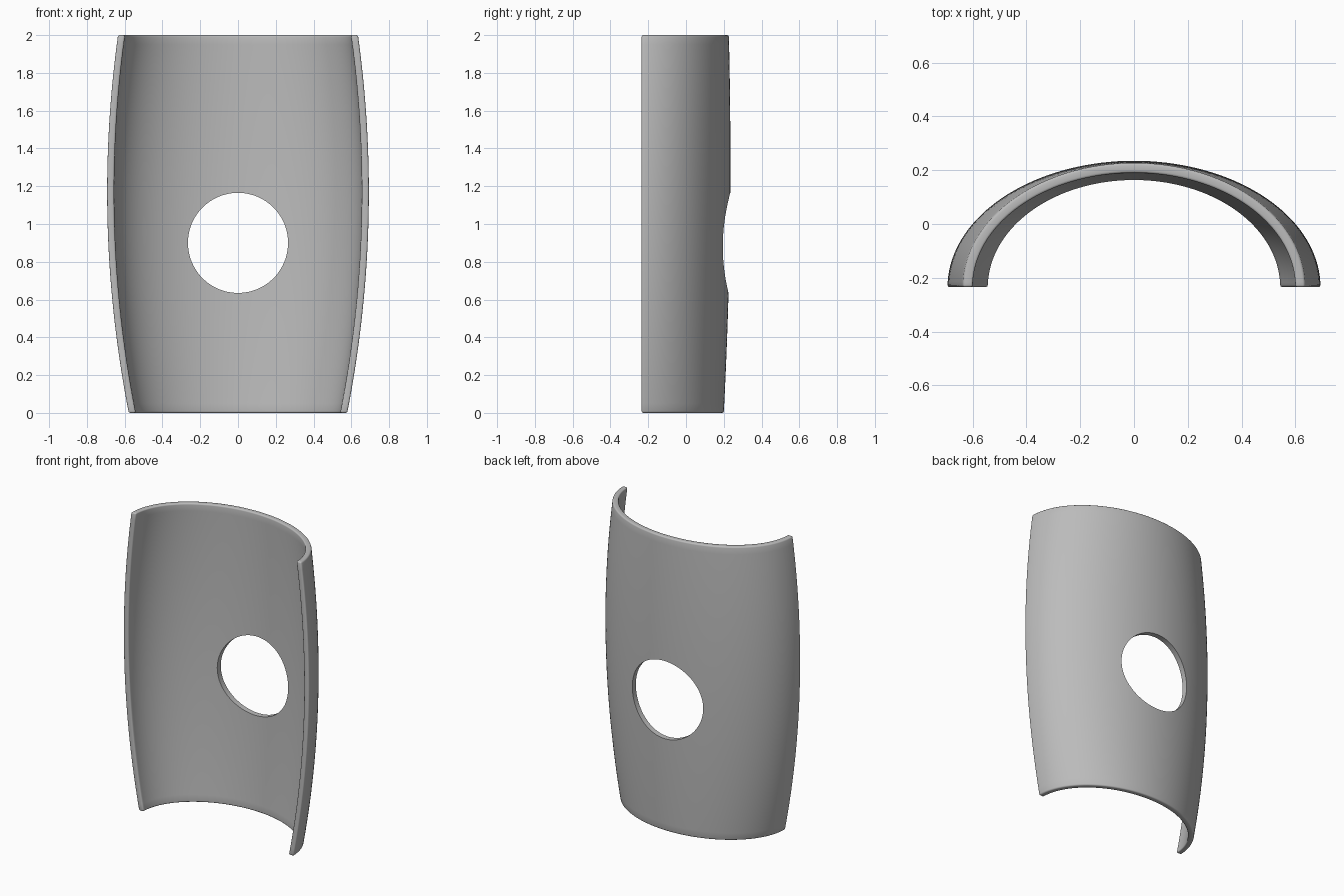
import bpy, bmesh, math

cube = bpy.data.objects.get("Cube")
if cube:
    bpy.data.objects.remove(cube, do_unlink=True)

THICK = 0.037
FRONT_Y = -0.235
ARC_STEPS, LEVELS = 72, 40

grey = bpy.data.materials.new("plain grey")
grey.use_nodes = True
colour = (0.5, 0.5, 0.5, 1)
grey.diffuse_color = colour
grey.node_tree.nodes["Principled BSDF"].inputs["Base Color"].default_value = colour


def half_width(z):
    return 0.693 - 0.0836 * (z - 1.17) ** 2


def depth(z):
    return 0.47 - 0.0192 * (z - 1.35) ** 2


def arc(z, inset):
    """Half ellipse running from the left front lip round the back."""
    a, b = half_width(z) - inset, depth(z) - inset
    for i in range(ARC_STEPS + 1):
        t = math.pi * i / ARC_STEPS
        yield (a * math.cos(t), FRONT_Y + b * math.sin(t), z)


# Bulging half shell: closed cross-sections lofted upward
bm = bmesh.new()
rings = []
for k in range(LEVELS + 1):
    z = 2 * k / LEVELS
    section = list(arc(z, 0)) + list(arc(z, THICK))[::-1]
    rings.append([bm.verts.new(p) for p in section])
count = len(rings[0])
for low, high in zip(rings, rings[1:]):
    for i in range(count):
        j = (i + 1) % count
        bm.faces.new((low[i], low[j], high[j], high[i]))
for ring in (rings[0], rings[-1]):
    for i in range(ARC_STEPS):
        bm.faces.new((ring[i], ring[i + 1], ring[-2 - i], ring[-1 - i]))
bmesh.ops.recalc_face_normals(bm, faces=bm.faces)

# Softly rounded rims
rims = [e for e in bm.edges if e.calc_face_angle(0) > math.radians(50)]
bmesh.ops.bevel(bm, geom=rims, offset=0.009, segments=3, profile=0.5,
                affect='EDGES', clamp_overlap=True)
mesh = bpy.data.meshes.new("curved_shell")
bm.to_mesh(mesh)
bm.free()
shell = bpy.data.objects.new("curved_shell", mesh)
bpy.context.collection.objects.link(shell)
mesh.materials.append(grey)

# Round hole straight through the back
bpy.ops.mesh.primitive_cylinder_add(vertices=96, radius=0.265, depth=1,
                                    location=(0, 0.3, 0.9),
                                    rotation=(math.pi / 2, 0, 0))
cutter = bpy.context.object
cutter.name = "hole_cutter"
cutter.data.materials.append(grey)
cut = shell.modifiers.new("hole", 'BOOLEAN')
cut.operation = 'DIFFERENCE'
cut.solver = 'EXACT'
cut.object = cutter
bpy.ops.object.select_all(action='DESELECT')
shell.select_set(True)
bpy.context.view_layer.objects.active = shell
bpy.ops.object.modifier_apply(modifier=cut.name)
bpy.data.objects.remove(cutter, do_unlink=True)

bpy.ops.object.shade_smooth_by_angle(angle=math.radians(40))
